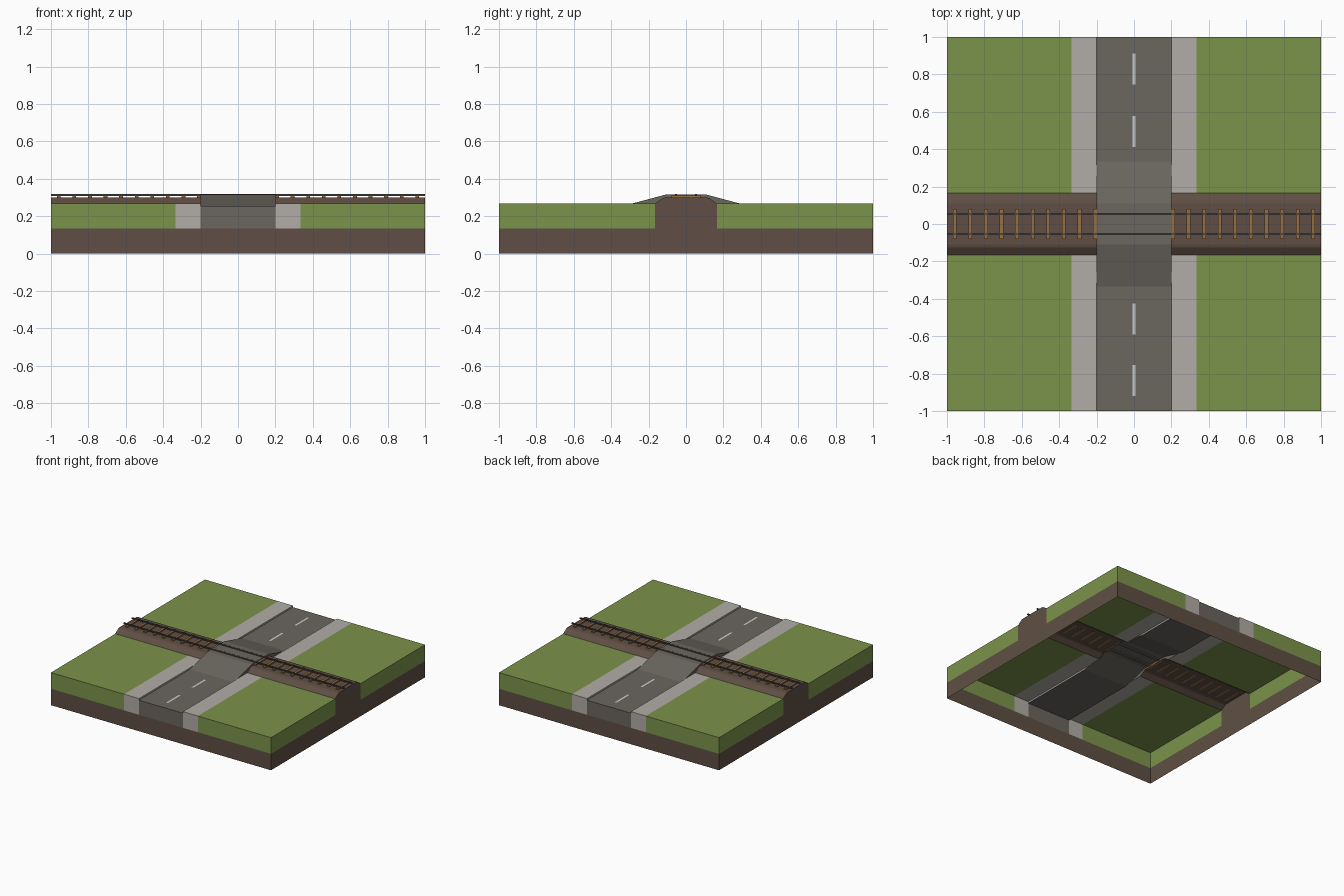
import bpy, bmesh
from mathutils import Vector

if "Cube" in bpy.data.objects:
    bpy.data.objects.remove(bpy.data.objects["Cube"])

BASE, TOP, ROAD = 0.135, 0.268, 0.255    # soil top, ground top, road surface
HW, WALK, BANK = 0.2, 0.335, 0.165       # road half width, pavement edge, embankment edge
BED, DECK = 0.30, 0.315                  # ballast top, crossing top


def material(name, rgb):
    m = bpy.data.materials.new(name)
    m.diffuse_color = [(c / 255) ** 2.2 for c in rgb] + [1]
    m.use_nodes = True
    m.node_tree.nodes["Principled BSDF"].inputs["Base Color"].default_value = m.diffuse_color
    return m


GRASS = material("grass", (122, 146, 76))
SOIL = material("soil", (96, 80, 70))
STONE = material("pavement", (176, 171, 165))
ASPHALT = material("asphalt", (106, 102, 95))
WOOD = material("wood", (150, 110, 68))
STEEL = material("steel", (78, 74, 72))
PAINT = material("paint", (205, 205, 202))


def finish(name, bm, mat):
    me = bpy.data.meshes.new(name)
    bm.to_mesh(me)
    bm.free()
    me.materials.append(mat)
    ob = bpy.data.objects.new(name, me)
    bpy.context.collection.objects.link(ob)
    return ob


def sheet(name, polys, mat, inward=False):
    """Thin surface from polygons, turned to face away from the model centre."""
    bm = bmesh.new()
    for p in polys:
        f = bm.faces.new([bm.verts.new(v) for v in p])
        f.normal_update()
        if (f.normal.dot(f.calc_center_median()) < 0) != inward:
            f.normal_flip()
    bmesh.ops.remove_doubles(bm, verts=bm.verts, dist=1e-5)
    return finish(name, bm, mat)


def boxes(name, items, mat):
    """Boxes given as (centre, size)."""
    bm = bmesh.new()
    for c, s in items:
        vs = bmesh.ops.create_cube(bm, size=1)["verts"]
        for v in vs:
            v.co = Vector(a * b for a, b in zip(v.co, s)) + Vector(c)
    return finish(name, bm, mat)


def flat(x0, x1, y0, y1, z):
    return [(x0, y0, z), (x1, y0, z), (x1, y1, z), (x0, y1, z)]


def wall_x(x, y0, y1, z0, z1):
    return [(x, y0, z0), (x, y1, z0), (x, y1, z1), (x, y0, z1)]


def wall_y(y, x0, x1, z0, z1):
    return [(x0, y, z0), (x1, y, z0), (x1, y, z1), (x0, y, z1)]


def swept(profile, x0, x1):
    """Strips along x following a (y, z) profile."""
    return [[(x0, *a), (x1, *a), (x1, *b), (x0, *b)] for a, b in zip(profile, profile[1:])]


# soil skirt, open underneath
sheet("soil_base", [wall_x(s, -1, 1, 0, BASE) for s in (-1, 1)]
      + [wall_y(s, -1, 1, 0, BASE) for s in (-1, 1)], SOIL)

# grass plots and pavements, one per quarter
for sx, xn in ((-1, "left"), (1, "right")):
    for sy, yn in ((-1, "front"), (1, "back")):
        sheet(f"grass_{yn}_{xn}", [
            flat(sx * WALK, sx, sy * BANK, sy, TOP),
            wall_y(sy, sx * WALK, sx, BASE, TOP),
            wall_x(sx, sy * BANK, sy, BASE, TOP)], GRASS)
        sheet(f"pavement_{yn}_{xn}", [
            flat(sx * HW, sx * WALK, sy * BANK, sy, TOP),
            wall_y(sy, sx * HW, sx * WALK, BASE, TOP)], STONE)
        sheet(f"kerb_{yn}_{xn}", [
            [(sx * HW, sy, ROAD), (sx * HW, sy, TOP),
             (sx * HW, sy * 0.286, TOP), (sx * HW, sy * 0.335, ROAD)]], STONE, inward=True)

# road with front and back ends
for sy, yn in ((-1, "front"), (1, "back")):
    sheet(f"road_{yn}", [flat(-HW, HW, sy * 0.335, sy, ROAD),
                         wall_y(sy, -HW, HW, BASE, ROAD)], ASPHALT)

# lane dashes
sheet("lane_dashes", [flat(-0.008, 0.008, s * (c - 0.083), s * (c + 0.083), ROAD + 0.0015)
                      for s, cs in ((1, (0.495, 0.829)), (-1, (0.508, 0.837)))
                      for c in cs], PAINT)

# raised crossing with rail grooves
half = [(0.335, ROAD), (0.11, DECK), (0.066, DECK), (0.066, 0.307),
        (0.042, 0.307), (0.042, DECK)]
full = half + [(-y, z) for y, z in reversed(half)]
sheet("crossing_deck", swept(full, -HW, HW), ASPHALT)
edge = [(0.286, TOP), (BANK, TOP), (0.11, BED), (-0.11, BED), (-BANK, TOP), (-0.286, TOP),
        (-0.11, DECK), (0.11, DECK)]
sheet("crossing_sides", [[(sx * HW, *p) for p in edge] for sx in (-1, 1)], ASPHALT)

# track embankment with end faces
bank = [(BANK, TOP), (0.125, 0.296), (0.11, BED)]
bank = bank + [(-y, z) for y, z in reversed(bank)]
for sx, xn in ((-1, "left"), (1, "right")):
    end = [(sx, BANK, BASE)] + [(sx, *p) for p in bank] + [(sx, -BANK, BASE)]
    sheet(f"embankment_{xn}", swept(bank, sx * HW, sx) + [end], SOIL)

# sleepers and rails
boxes("sleepers", [((s * (0.2083 + i / 12), 0, 0.3045), (0.02, 0.16, 0.011))
                   for s in (-1, 1) for i in range(10)], WOOD)
boxes("rails", [((0, s * 0.054, 0.3135), (2, 0.011, 0.009)) for s in (-1, 1)], STEEL)
